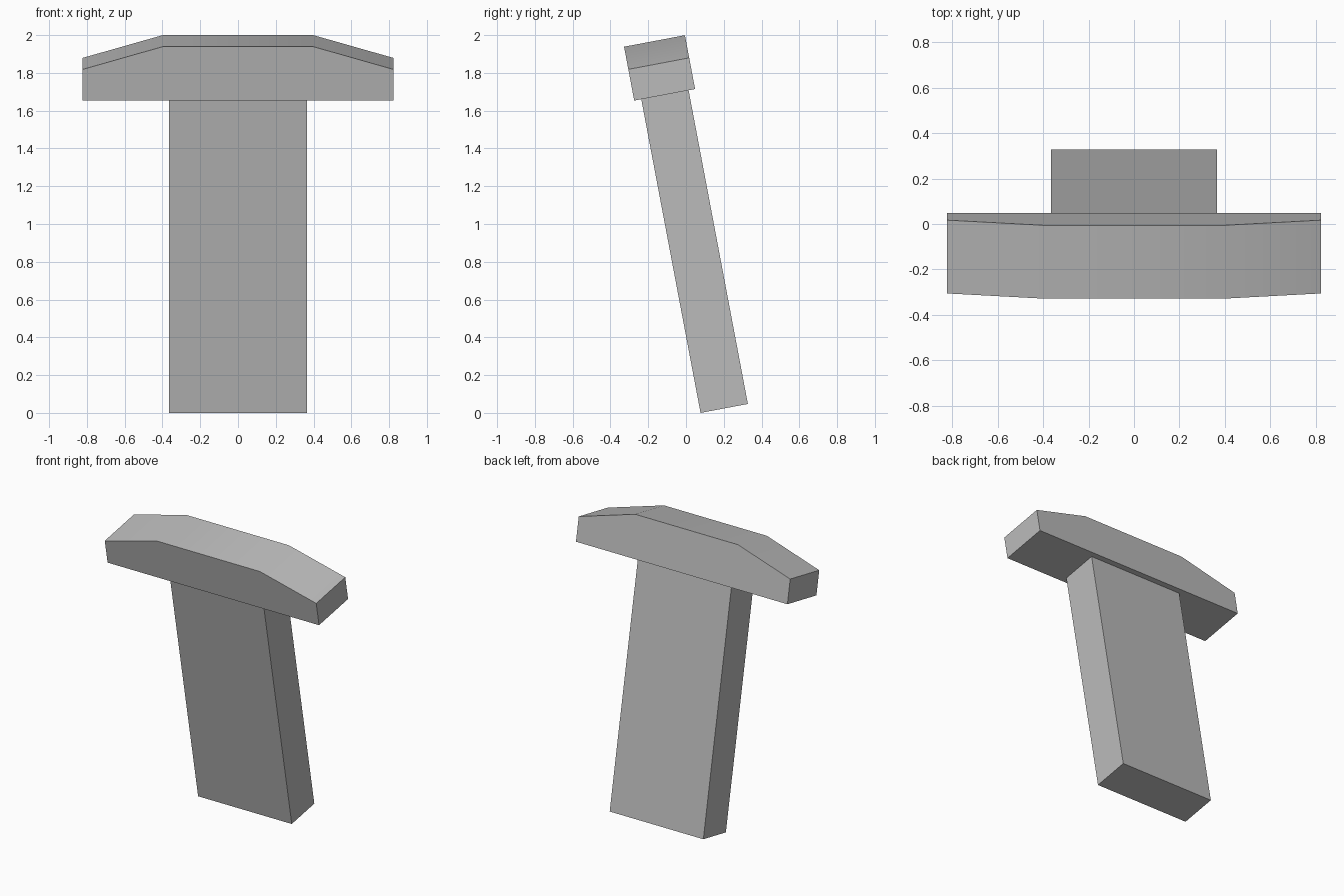
import bpy
import bmesh
import math
from mathutils import Matrix

cube = bpy.data.objects.get("Cube")
if cube:
    bpy.data.objects.remove(cube, do_unlink=True)

GREY = (0.5, 0.5, 0.5, 1.0)
grey = bpy.data.materials.new("plain grey")
grey.use_nodes = True
grey.diffuse_color = GREY
grey.node_tree.nodes["Principled BSDF"].inputs["Base Color"].default_value = GREY

# The whole shape leans towards the front about the post's lower front edge
LEAN = Matrix.Translation((0, 0.077, 0)) @ Matrix.Rotation(math.radians(10.7), 4, 'X')


def extruded_profile(name, outline, front, back):
    """Extrude an x-z outline from front to back, then lean it."""
    bm = bmesh.new()
    face = bm.faces.new([bm.verts.new((x, front, z)) for x, z in outline])
    result = bmesh.ops.extrude_face_region(bm, geom=[face])
    moved = [v for v in result["geom"] if isinstance(v, bmesh.types.BMVert)]
    bmesh.ops.translate(bm, verts=moved, vec=(0, back - front, 0))
    bmesh.ops.recalc_face_normals(bm, faces=bm.faces)
    bm.transform(LEAN)
    mesh = bpy.data.meshes.new(name)
    bm.to_mesh(mesh)
    bm.free()
    mesh.materials.append(grey)
    obj = bpy.data.objects.new(name, mesh)
    bpy.context.collection.objects.link(obj)
    return obj


def mirrored(half):
    """Complete a right-hand outline with its mirror image."""
    return half + [(-x, z) for x, z in reversed(half)]


# Straight rectangular post
extruded_profile("post", mirrored([(0.364, 0), (0.364, 1.69)]), 0, 0.255)

# Wider cap with a flat top and sloping shoulders
cap = extruded_profile(
    "cap", mirrored([(0.822, 1.69), (0.822, 1.858), (0.4, 1.98)]), -0.038, 0.29)

# Soften only the shallow bends along the top of the cap
bpy.ops.object.select_all(action='DESELECT')
cap.select_set(True)
bpy.context.view_layer.objects.active = cap
bpy.ops.object.shade_smooth_by_angle(angle=math.radians(30))
